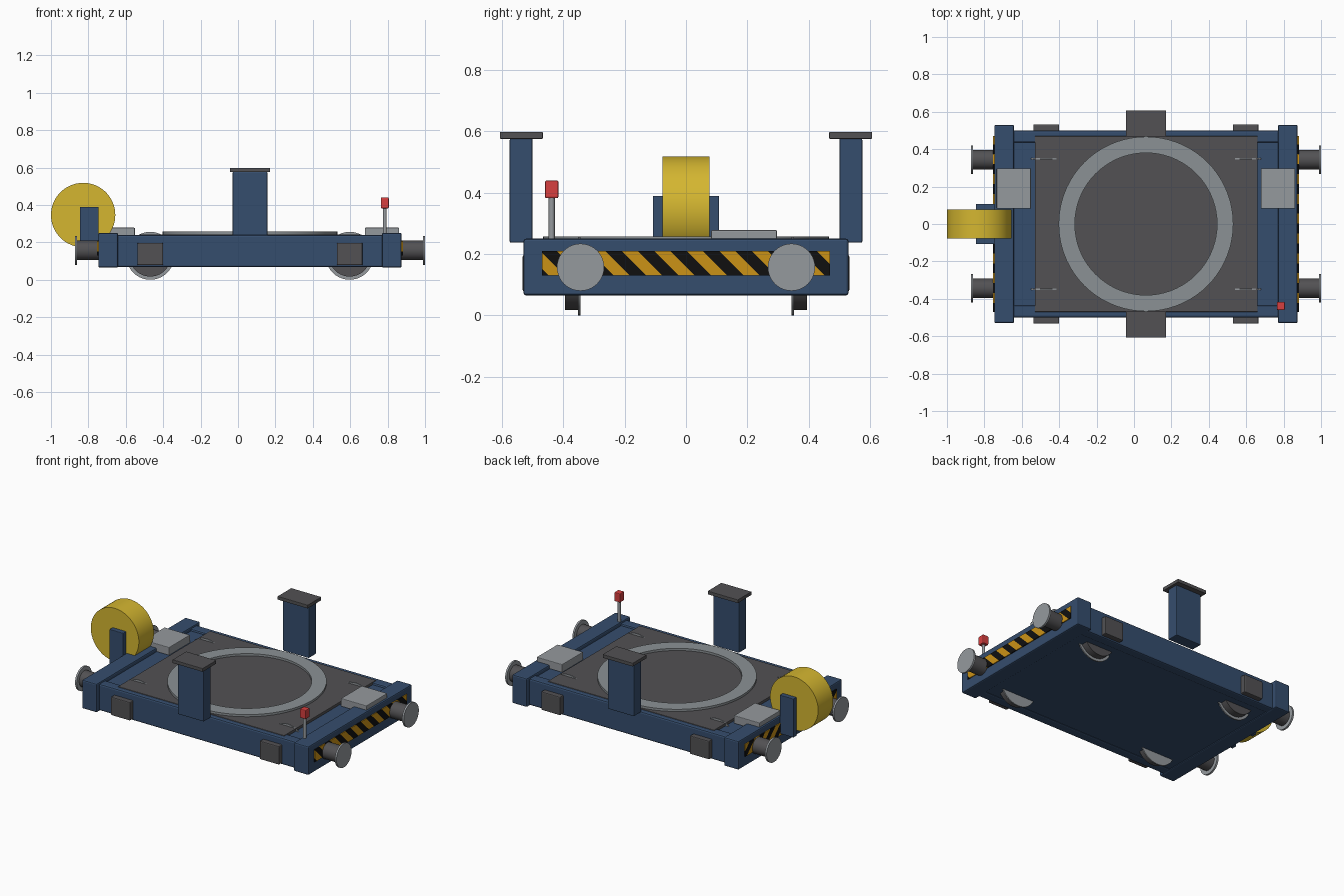
import bpy, bmesh, math
from mathutils import Vector, Matrix

if "Cube" in bpy.data.objects:
    bpy.data.objects.remove(bpy.data.objects["Cube"])


def mat(name, r, g, b):
    m = bpy.data.materials.new(name)
    m.diffuse_color = (r, g, b, 1)
    m.use_nodes = True
    m.node_tree.nodes["Principled BSDF"].inputs["Base Color"].default_value = m.diffuse_color
    return m


BLUE = mat("navy paint", 0.036, 0.075, 0.155)
DARK = mat("dark grey metal", 0.085, 0.083, 0.088)
STEEL = mat("light steel", 0.30, 0.32, 0.34)
RING = mat("ring steel", 0.26, 0.285, 0.30)
YELLOW = mat("reel yellow", 0.66, 0.47, 0.03)
ORANGE = mat("stripe amber", 0.60, 0.29, 0.008)
BLACK = mat("stripe black", 0.005, 0.005, 0.005)
RED = mat("lamp red", 0.68, 0.05, 0.05)

CX = 0.064            # chassis centre along x
SIDES = (("left", -1), ("right", 1))


def finish(bm, name, mats):
    bmesh.ops.recalc_face_normals(bm, faces=bm.faces)
    me = bpy.data.meshes.new(name)
    bm.to_mesh(me)
    bm.free()
    for m in mats:
        me.materials.append(m)
    ob = bpy.data.objects.new(name, me)
    bpy.context.collection.objects.link(ob)
    return ob


def smooth(ob):
    bpy.ops.object.select_all(action='DESELECT')
    ob.select_set(True)
    bpy.context.view_layer.objects.active = ob
    bpy.ops.object.shade_smooth_by_angle(angle=math.radians(35))


def box(name, x, y, z, m, bevel=0.0):
    """Box from (min, max) ranges on each axis."""
    bm = bmesh.new()
    bmesh.ops.create_cube(bm, size=1)
    for v in bm.verts:
        v.co = Vector([(a + b) / 2 + c * abs(b - a) for c, (a, b) in zip(v.co, (x, y, z))])
    ob = finish(bm, name, [m])
    if bevel:
        mod = ob.modifiers.new("bevel", 'BEVEL')
        mod.width, mod.segments = bevel, 2
    return ob


def lathe(name, profile, centre, axis, m, steps=48, closed=False):
    """Revolve (radius, height) points around an axis through centre."""
    bm = bmesh.new()
    vs = [bm.verts.new((r, 0, h)) for r, h in profile]
    es = [bm.edges.new(p) for p in zip(vs, vs[1:])]
    if closed:
        es.append(bm.edges.new((vs[-1], vs[0])))
    bmesh.ops.spin(bm, geom=vs + es, axis=(0, 0, 1), cent=(0, 0, 0),
                   angle=2 * math.pi, steps=steps)
    bmesh.ops.remove_doubles(bm, verts=bm.verts, dist=1e-5)
    rot = Vector((0, 0, 1)).rotation_difference(Vector(axis)).to_matrix().to_4x4()
    bmesh.ops.transform(bm, matrix=Matrix.Translation(centre) @ rot, verts=bm.verts)
    ob = finish(bm, name, [m])
    smooth(ob)
    return ob


def rod(name, r, h0, h1, centre, axis, m, steps=40):
    return lathe(name, [(0, h0), (r, h0), (r, h1), (0, h1)], centre, axis, m, steps)


def hazard_plate(name, x, side):
    """Thin plate cut by diagonal planes into alternating stripes."""
    half, pitch = 0.47, 0.053
    bm = bmesh.new()
    bmesh.ops.create_cube(bm, size=1)
    for v in bm.verts:
        v.co = Vector((x + side * (0.003 + v.co.x * 0.006), v.co.y * half * 2, 0.17 + v.co.z * 0.08))
    n = Vector((0, 1, 1)).normalized()
    for k in range(-14, 16):
        bmesh.ops.bisect_plane(bm, geom=bm.verts[:] + bm.edges[:] + bm.faces[:],
                               plane_co=(0, k * pitch, 0), plane_no=n)
    for f in bm.faces:
        c = f.calc_center_median()
        f.material_index = math.floor((c.y + c.z) / pitch) % 2
    return finish(bm, name, [ORANGE, BLACK])


# Chassis: floor block, side rails, end beams
box("chassis_floor", (-0.66, 0.79), (-0.45, 0.45), (0.072, 0.226), BLUE)
for s, d in SIDES:
    ya, yb = sorted((d * 0.435, d * 0.5))
    box("side_rail_" + s, (-0.66, 0.79), (ya, yb), (0.067, 0.239), BLUE, 0.01)
    xa, xb = sorted((CX + d * 0.705, CX + d * 0.811))
    box("end_beam_" + s, (xa, xb), (-0.53, 0.53), (0.065, 0.25), BLUE, 0.008)
    hazard_plate("hazard_stripes_" + s, CX + d * 0.811, d)

# Deck plate and turning ring
box("deck_plate", (-0.53, 0.66), (-0.47, 0.47), (0.222, 0.243), DARK, 0.003)
lathe("turning_ring", [(0.38, 0.235), (0.467, 0.235), (0.467, 0.257), (0.38, 0.257)],
      (CX, 0, 0), (0, 0, 1), RING, 72, True)

# Side support posts with caps
for s, d in SIDES:
    ya, yb = sorted((d * 0.5, d * 0.575))
    box("support_post_" + s, (CX - 0.093, CX + 0.093), (ya, yb), (0.237, 0.577), BLUE, 0.005)
    ya, yb = sorted((d * 0.467, d * 0.607))
    box("support_cap_" + s, (CX - 0.108, CX + 0.108), (ya, yb), (0.576, 0.598), DARK, 0.002)

# Wheels, axle boxes and buffers at the four corners
for sx, dx in SIDES:
    wx = CX + dx * 0.533
    for sy, dy in SIDES:
        tag = sx + "_" + sy
        rod("wheel_tread_" + tag, 0.111, 0.35, 0.395, (wx, 0, 0.128), (0, dy, 0), DARK)
        rod("wheel_flange_" + tag, 0.128, 0.344, 0.352, (wx, 0, 0.128), (0, dy, 0), STEEL)
        ya, yb = sorted((dy * 0.49, dy * 0.533))
        box("axle_box_" + tag, (wx - 0.069, wx + 0.069), (ya, yb), (0.078, 0.197), DARK, 0.006)
        base = (CX + dx * 0.805, dy * 0.344, 0.157)
        rod("buffer_shaft_" + tag, 0.052, 0, 0.12, base, (dx, 0, 0), DARK)
        rod("buffer_head_" + tag, 0.077, 0.119, 0.131, base, (dx, 0, 0), STEEL)

# Cable reel between two brackets on the left end
rod("cable_reel", 0.172, -0.077, 0.077, (-0.828, 0, 0.346), (0, 1, 0), YELLOW, 64)
for s, d in SIDES:
    ya, yb = sorted((d * 0.075, d * 0.108))
    box("reel_bracket_" + s, (-0.845, -0.746), (ya, yb), (0.14, 0.39), BLUE, 0.003)

# Equipment boxes on the end beams
for s, d in SIDES:
    xa, xb = sorted((CX + d * 0.615, CX + d * 0.798))
    box("equipment_box_" + s, (xa, xb), (0.082, 0.297), (0.226, 0.278), STEEL, 0.004)

# Signal lamp on a thin pole
rod("lamp_pole", 0.01, 0.24, 0.39, (0.785, -0.438, 0), (0, 0, 1), STEEL, 16)
box("signal_lamp", (0.764, 0.806), (-0.46, -0.416), (0.382, 0.44), RED, 0.005)
